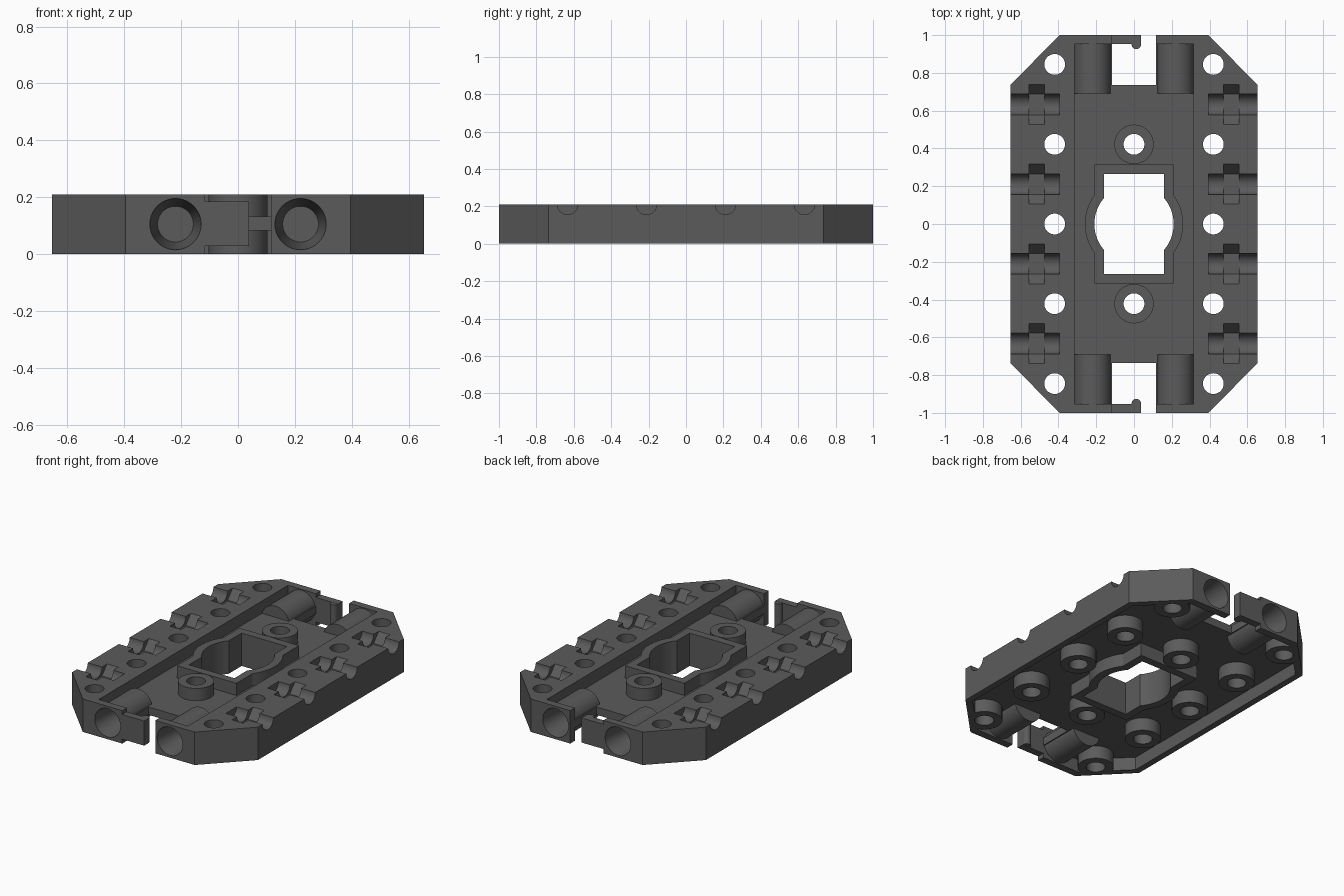
import bpy, bmesh, math
from mathutils import Matrix

if "Cube" in bpy.data.objects:
    bpy.data.objects.remove(bpy.data.objects["Cube"])

grey = bpy.data.materials.new("dark grey plastic")
grey.diffuse_color = (0.105, 0.105, 0.105, 1)
grey.use_nodes = True
grey.node_tree.nodes["Principled BSDF"].inputs["Base Color"].default_value = grey.diffuse_color


def to_object(name, bm):
    bmesh.ops.recalc_face_normals(bm, faces=bm.faces)
    mesh = bpy.data.meshes.new(name)
    bm.to_mesh(mesh)
    bm.free()
    mesh.materials.append(grey)
    ob = bpy.data.objects.new(name, mesh)
    bpy.context.collection.objects.link(ob)
    return ob


def prism(name, pts, z0, z1):
    bm = bmesh.new()
    face = bm.faces.new([bm.verts.new((x, y, z0)) for x, y in pts])
    up = bmesh.ops.extrude_face_region(bm, geom=[face])["geom"]
    bmesh.ops.translate(bm, vec=(0, 0, z1 - z0),
                        verts=[v for v in up if isinstance(v, bmesh.types.BMVert)])
    return to_object(name, bm)


def box(name, x0, x1, y0, y1, z0, z1):
    return prism(name, [(x0, y0), (x1, y0), (x1, y1), (x0, y1)], z0, z1)


def cylinder(name, centre, r1, r2, depth, axis="Z", sides=40):
    turn = {"Z": Matrix(), "X": Matrix.Rotation(math.pi / 2, 4, "Y"),
            "Y": Matrix.Rotation(-math.pi / 2, 4, "X")}[axis]
    bm = bmesh.new()
    bmesh.ops.create_cone(bm, cap_ends=True, segments=sides, radius1=r1, radius2=r2,
                          depth=depth, matrix=Matrix.Translation(centre) @ turn)
    return to_object(name, bm)


def cut(target, cutters):
    for c in cutters:
        m = target.modifiers.new("cut", "BOOLEAN")
        m.operation, m.solver, m.object = "DIFFERENCE", "EXACT", c
        bpy.context.view_layer.objects.active = target
        bpy.ops.object.modifier_apply(modifier=m.name)
        bpy.data.objects.remove(c)


def octagon(w, h, cx, cy):
    return [(cx, -h), (w, -cy), (w, cy), (cx, h), (-cx, h), (-w, cy), (-w, -cy), (-cx, -h)]


def window(hw, hh, r):
    # rectangle with a round bulge on both long sides
    a = math.acos(hw / r)
    arc = [(r * math.cos(t), r * math.sin(t))
           for t in (-a + 2 * a * i / 16 for i in range(17))]
    right = [(hw, -hh)] + arc + [(hw, hh)]
    return right + [(-x, -y) for x, y in right]


side_bosses = [(sx * 0.42, y) for sx in (-1, 1) for y in (-0.845, -0.422, 0, 0.422, 0.845)]
mid_bosses = [(0, -0.422), (0, 0.422)]


def pipes():
    return [cylinder("pipe", (sx * 0.22, sy * 0.895, 0.105), 0.099, 0.099, 0.41, "Y")
            for sx in (-1, 1) for sy in (-1, 1)]


def bosses(spots, r):
    return [cylinder("boss", (x, y, 0.1), r, r, 0.6) for x, y in spots]


def rim():
    return prism("rim", window(0.21, 0.315, 0.26), -0.2, 0.4)


# main plate
plate = prism("base_plate", octagon(0.655, 1.0, 0.395, 0.735), 0, 0.21)

# upper channel, leaving the middle bosses, rim and pipes standing
channel = box("channel", -0.315, 0.315, -0.953, 0.953, 0.132, 0.3)
cut(channel, bosses(mid_bosses, 0.104) + [rim()] + pipes())

# underside hollow, leaving all bosses, rim and pipes standing
hollow = prism("hollow", octagon(0.615, 0.953, 0.378, 0.718), -0.1, 0.082)
cut(hollow, bosses(side_bosses + mid_bosses, 0.104) + [rim()] + pipes())
cut(plate, [channel, hollow])

# screw holes and central opening
cut(plate, bosses(side_bosses + mid_bosses, 0.055))
cut(plate, [prism("opening", window(0.16, 0.265, 0.21), -0.2, 0.4)])

for s in (-1, 1):
    def span(a, b):
        return sorted((s * a, s * b))
    # end window, wall gap and trimmed flap
    y0, y1 = span(0.735, 0.9535)
    w0, w1 = span(0.945, 1.1)
    g0, g1 = span(0.9, 1.1)
    cut(plate, [box("end_window", -0.117, 0.117, y0, y1, -0.1, 0.3),
                box("gap", 0.038, 0.1165, g0, g1, -0.1, 0.3),
                box("flap_low", -0.1165, 0.06, w0, w1, -0.1, 0.028),
                box("flap_high", -0.1165, 0.06, w0, w1, 0.185, 0.3)])
    # tapered end sockets
    for sx in (-1, 1):
        ra, rb = (0.063, 0.091) if s > 0 else (0.091, 0.063)
        cut(plate, [cylinder("socket", (sx * 0.22, s * 0.905, 0.105), ra, rb, 0.2, "Y")])
    # side grooves with crossing bevelled slots
    for y in (-0.633, -0.211, 0.211, 0.633):
        groove = cylinder("groove", (s * 0.545, y, 0.211), 0.055, 0.055, 0.3, "X", 32)
        bm = bmesh.new()
        prof = [(-0.055, 0.152), (0.055, 0.152), (0.107, 0.211), (0.107, 0.3),
                (-0.107, 0.3), (-0.107, 0.211)]
        face = bm.faces.new([bm.verts.new((s * 0.515 - 0.04, y + a, z)) for a, z in prof])
        up = bmesh.ops.extrude_face_region(bm, geom=[face])["geom"]
        bmesh.ops.translate(bm, vec=(0.08, 0, 0),
                            verts=[v for v in up if isinstance(v, bmesh.types.BMVert)])
        cut(plate, [groove, to_object("slot", bm)])
    # small catch on the inside of each flap
    cylinder("flap_catch_" + ("back" if s > 0 else "front"),
             (0.012, s * 0.951, 0.1065), 0.025, 0.025, 0.155, "Z", 20)

# smooth round walls, keep edges crisp
bpy.ops.object.select_all(action="DESELECT")
for ob in bpy.context.scene.objects:
    ob.select_set(True)
    bpy.context.view_layer.objects.active = ob
bpy.ops.object.shade_smooth_by_angle(angle=math.radians(30))
